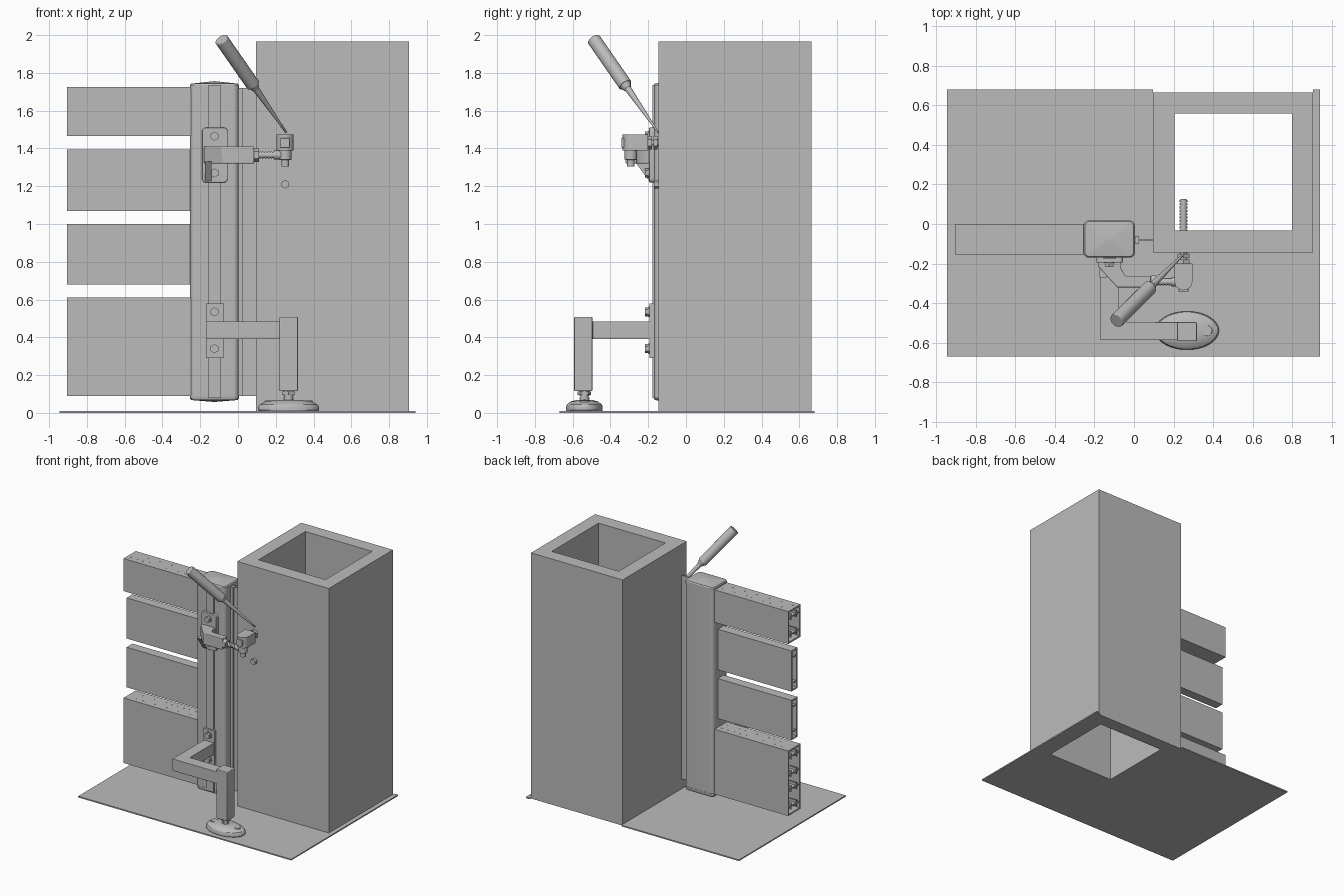
import bpy, bmesh, math
from mathutils import Vector

cube = bpy.data.objects.get("Cube")
if cube:
    bpy.data.objects.remove(cube, do_unlink=True)

grey = bpy.data.materials.new("plain_grey")
grey.use_nodes = True
grey.diffuse_color = (0.5, 0.5, 0.5, 1)
grey.node_tree.nodes["Principled BSDF"].inputs["Base Color"].default_value = (0.5, 0.5, 0.5, 1)
parts = []


def finish(name, bm, bevel=0, segments=3):
    bmesh.ops.recalc_face_normals(bm, faces=bm.faces)
    mesh = bpy.data.meshes.new(name)
    bm.to_mesh(mesh)
    bm.free()
    mesh.materials.append(grey)
    obj = bpy.data.objects.new(name, mesh)
    bpy.context.collection.objects.link(obj)
    if bevel:
        mod = obj.modifiers.new("soft_edges", "BEVEL")
        mod.width, mod.segments = bevel, segments
    parts.append(obj)
    return obj


def loft(name, profile, centre, rings, bevel=0):
    """Stack scaled copies of an xy profile; rings are (z, scale)."""
    bm = bmesh.new()
    c = Vector(centre)
    loops = []
    for z, s in rings:
        pts = [c + (Vector(p) - c) * s for p in profile]
        loops.append([bm.verts.new((p.x, p.y, z)) for p in pts])
    n = len(profile)
    for a, b in zip(loops, loops[1:]):
        for i in range(n):
            j = (i + 1) % n
            bm.faces.new((a[i], a[j], b[j], b[i]))
    bm.faces.new(loops[0])
    bm.faces.new(loops[-1])
    return finish(name, bm, bevel)


def prism(name, profile, z0, z1, bevel=0):
    return loft(name, profile, (0, 0), [(z0, 1), (z1, 1)], bevel)


def box(name, x, y, z, bevel=0):
    return prism(name, [(x[0], y[0]), (x[1], y[0]), (x[1], y[1]), (x[0], y[1])], z[0], z[1], bevel)


def rod(name, a, b, r1, r2=None, sides=24, bevel=0):
    a, b = Vector(a), Vector(b)
    bm = bmesh.new()
    bmesh.ops.create_cone(bm, cap_ends=True, segments=sides, radius1=r1,
                          radius2=r1 if r2 is None else r2, depth=(b - a).length)
    turn = (b - a).to_track_quat("Z", "Y").to_matrix().to_4x4()
    turn.translation = (a + b) / 2
    bm.transform(turn)
    return finish(name, bm, bevel)


def thread(name, a, b, r, turns):
    """Threaded rod: a core with evenly spaced raised rings."""
    a, b = Vector(a), Vector(b)
    rod(name, a, b, r * 0.82, sides=16)
    step = (b - a) / turns
    for i in range(turns):
        rod(name + "_ridge", a + step * (i + 0.2), a + step * (i + 0.75), r, sides=16)


def bolt(name, x, y, z, r=0.024):
    rod(name + "_washer", (x, y, z), (x, y - 0.006, z), r * 1.15)
    rod(name + "_head", (x, y - 0.006, z), (x, y - 0.024, z), r, sides=6)


def tube(name, axis, outer, inner, lo, hi):
    """Hollow rectangular section; outer and inner are (u0, u1, v0, v1)."""
    bm = bmesh.new()

    def ring(rect, w):
        u0, u1, v0, v1 = rect
        out = []
        for u, v in ((u0, v0), (u1, v0), (u1, v1), (u0, v1)):
            out.append(bm.verts.new((w, u, v) if axis == "x" else (u, v, w)))
        return out
    loops = [ring(outer, lo), ring(outer, hi), ring(inner, hi), ring(inner, lo)]
    for k in range(4):
        a, b = loops[k], loops[(k + 1) % 4]
        for i in range(4):
            j = (i + 1) % 4
            bm.faces.new((a[i], a[j], b[j], b[i]))
    return finish(name, bm)


def rounded(x0, x1, y0, y1, r, steps=5):
    pts = []
    corners = ((x1 - r, y1 - r), (x0 + r, y1 - r), (x0 + r, y0 + r), (x1 - r, y0 + r))
    for k, (cx, cy) in enumerate(corners):
        for i in range(steps + 1):
            t = math.pi / 2 * (k + i / steps)
            pts.append((cx + r * math.cos(t), cy + r * math.sin(t)))
    return pts


# Ground slab, notched around the pillar
prism("ground", [(-0.945, -0.67), (0.94, -0.67), (0.94, 0.68), (0.905, 0.68), (0.905, -0.145),
                 (0.095, -0.145), (0.095, 0.68), (-0.945, 0.68)], 0, 0.01)

# Hollow square pillar
tube("pillar", "z", (0.095, 0.905, -0.145, 0.665), (0.205, 0.797, -0.033, 0.558), 0, 1.965)

# Gate post with shallow pyramid caps
section = rounded(-0.255, 0.005, -0.17, 0.018, 0.028)
mid = (-0.125, -0.076)
loft("post", section, mid, [(0.09, 0.985), (1.72, 0.985)])
loft("post_top_cap", section, mid, [(1.715, 1), (1.735, 1), (1.743, 0.95), (1.756, 0.02)])
loft("post_bottom_cap", section, mid, [(0.058, 0.02), (0.068, 0.95), (0.078, 1), (0.095, 1)])
box("post_front_rib", (-0.155, -0.09), (-0.178, -0.16), (0.08, 1.735))
box("post_edge_strip", (0, 0.024), (-0.1, -0.06), (0.09, 1.72))
box("gap_seal", (0.02, 0.096), (-0.083, -0.078), (0.09, 1.72))

# Hollow fence boards with inner webs
boards = [("top", 1.465, 1.725, True), ("upper", 1.07, 1.395, False),
          ("lower", 0.68, 1.0, False), ("bottom", 0.09, 0.61, True)]
for label, z0, z1, thick in boards:
    y0, y1 = (-0.155, 0) if thick else (-0.115, -0.04)
    w = 0.012
    tube(label + "_board", "x", (y0, y1, z0, z1), (y0 + w, y1 - w, z0 + w, z1 - w), -0.905, -0.24)
    webs = [z0 + 0.06, z1 - 0.06]
    if label == "bottom":
        webs += [z0 + 0.2, z1 - 0.2]
    for z in webs:
        box(label + "_board_web", (-0.9, -0.25), (y0 + w, y1 - w), (z - 0.005, z + 0.005))
        if thick:
            for y in (y0 + 0.045, y1 - 0.045):
                box(label + "_board_lug", (-0.9, -0.25), (y - 0.005, y + 0.005), (z - 0.025, z + 0.025))
    if thick:
        for i in range(12):
            for y in (y0 + 0.045, y1 - 0.045):
                x = -0.87 + i * 0.053
                rod(label + "_board_dimple", (x, y, z1), (x, y, z1 + 0.001), 0.006, sides=8)

# Lower hinge: plate, bent arm and leg
box("lower_hinge_plate", (-0.17, -0.075), (-0.192, -0.165), (0.29, 0.58))
for z in (0.34, 0.535):
    bolt("lower_hinge_bolt", -0.125, -0.192, z)
prism("lower_arm", [(-0.17, -0.19), (-0.17, -0.587), (0.225, -0.587), (0.225, -0.495),
                    (-0.078, -0.495), (-0.078, -0.19)], 0.39, 0.485, 0.003)
box("leg", (0.22, 0.317), (-0.592, -0.496), (0.115, 0.508), 0.005)

# Levelling foot
fx, fy = 0.268, -0.538
thread("foot_stem", (fx, fy, 0.05), (fx, fy, 0.12), 0.026, 4)
rod("foot_nut", (fx, fy, 0.095), (fx, fy, 0.113), 0.036, sides=6)
oval = [(fx + 0.161 * math.cos(t), fy + 0.097 * math.sin(t))
        for t in (i * math.tau / 48 for i in range(48))]
loft("foot", oval, (fx, fy), [(0.01, 0.97), (0.015, 1), (0.032, 1), (0.045, 0.95),
                              (0.06, 0.75), (0.068, 0.45), (0.07, 0.05)])
for s in (-1, 1):
    rod("foot_screw", (fx + s * 0.1, fy, 0.04), (fx + s * 0.1, fy, 0.066), 0.03, 0.026)

# Upper hinge: rounded plate, gusset and angled arm
plate = rounded(-0.19, -0.055, -1.51, -1.22, 0.02)
upper = prism("upper_hinge_plate", plate, 0.168, 0.195, 0.004)
upper.rotation_euler = (math.pi / 2, 0, 0)
upper.scale = (1, -1, 1)
for z in (1.27, 1.465):
    bolt("upper_hinge_bolt", -0.125, -0.192, z)
prism("upper_arm", [(-0.18, -0.19), (-0.18, -0.215), (-0.085, -0.32), (0.085, -0.32),
                    (0.085, -0.262), (-0.045, -0.262), (-0.065, -0.225), (-0.065, -0.19)],
      1.32, 1.41, 0.005)
prism_pts = [(-0.19, 1.22), (-0.27, 1.33), (-0.19, 1.33)]
bm = bmesh.new()
sides = [[bm.verts.new((x, y, z)) for y, z in prism_pts] for x in (-0.175, -0.14)]
bm.faces.new(sides[0])
bm.faces.new(sides[1])
for i in range(3):
    j = (i + 1) % 3
    bm.faces.new((sides[0][i], sides[0][j], sides[1][j], sides[1][i]))
finish("upper_arm_gusset", bm)

# Adjustable eye joint beside the pillar
rod("eye_locknut", (0.085, -0.292, 1.365), (0.112, -0.292, 1.365), 0.036, sides=6)
thread("eye_rod", (0.08, -0.292, 1.365), (0.215, -0.292, 1.365), 0.019, 9)
rod("eye_neck", (0.19, -0.292, 1.365), (0.245, -0.292, 1.365), 0.024)
rod("eye_barrel", (0.25, -0.292, 1.34), (0.25, -0.292, 1.4), 0.033, bevel=0.004)
rod("eye_pin", (0.25, -0.292, 1.305), (0.25, -0.292, 1.345), 0.02)
nose = [(0.25 + 0.045 * math.cos(t), -0.29 + 0.045 * math.sin(t))
        for t in (math.pi + i * math.pi / 12 for i in range(13))]
prism("hinge_bracket", nose + [(0.295, -0.2), (0.205, -0.2)], 1.388, 1.473)
box("bracket_boss", (0.225, 0.275), (-0.342, -0.3), (1.405, 1.455), 0.004)
for y in (-0.2, -0.172):
    rod("bracket_nut", (0.25, y, 1.43), (0.25, y + 0.02, 1.43), 0.036, sides=6)
thread("wall_bolt", (0.25, -0.21, 1.43), (0.25, 0.125, 1.43), 0.019, 20)
rod("wall_hex_plug", (0.25, -0.17, 1.21), (0.25, -0.14, 1.21), 0.023, sides=6)

# Applicator with tapered nozzle, leaning on the pillar
end, tip = Vector((-0.088, -0.488, 1.977)), Vector((0.255, -0.147, 1.485))
neck, collar = end.lerp(tip, 0.49), end.lerp(tip, 0.53)
rod("applicator_body", end, neck, 0.037, bevel=0.004)
rod("applicator_collar", neck, collar, 0.032, 0.02)
rod("applicator_nozzle", collar, tip, 0.018, 0.004)

# Smooth curved surfaces, keep edges sharp
for obj in bpy.context.selected_objects:
    obj.select_set(False)
for obj in parts:
    obj.select_set(True)
bpy.context.view_layer.objects.active = parts[0]
bpy.ops.object.shade_smooth_by_angle()
